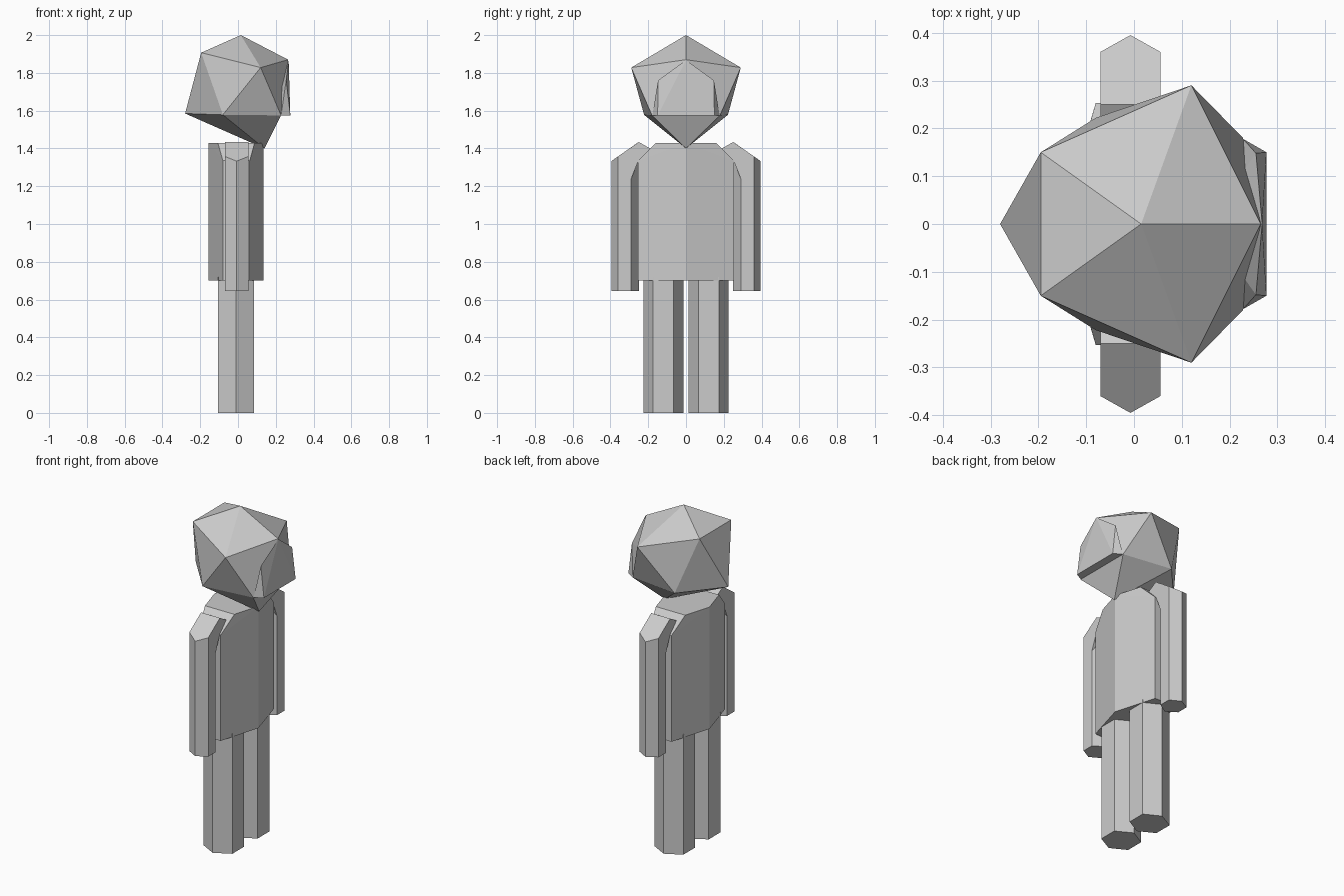
import bpy, bmesh

cube = bpy.data.objects.get("Cube")
if cube:
    bpy.data.objects.remove(cube, do_unlink=True)

grey = bpy.data.materials.new("plain_grey")
grey.use_nodes = True
colour = (0.6, 0.6, 0.6, 1)
grey.diffuse_color = colour
grey.node_tree.nodes["Principled BSDF"].inputs["Base Color"].default_value = colour


def finish(name, bm):
    bmesh.ops.recalc_face_normals(bm, faces=bm.faces)
    mesh = bpy.data.meshes.new(name)
    bm.to_mesh(mesh)
    bm.free()
    mesh.materials.append(grey)
    obj = bpy.data.objects.new(name, mesh)
    bpy.context.collection.objects.link(obj)
    return obj


def loft(name, lower, upper):
    """Closed prism between two matching rings."""
    bm = bmesh.new()
    a = [bm.verts.new(p) for p in lower]
    b = [bm.verts.new(p) for p in upper]
    n = len(a)
    bm.faces.new(a)
    bm.faces.new(b)
    for i in range(n):
        j = (i + 1) % n
        bm.faces.new((a[i], a[j], b[j], b[i]))
    return finish(name, bm)


def hull(name, points):
    """Convex faceted solid; every point off the middle plane is mirrored."""
    bm = bmesh.new()
    for x, y, z in points:
        for side in ((1, -1) if y else (1,)):
            bm.verts.new((x, y * side, z))
    bmesh.ops.convex_hull(bm, input=bm.verts)
    loose = [v for v in bm.verts if not v.link_faces]
    bmesh.ops.delete(bm, geom=loose, context="VERTS")
    return finish(name, bm)


def limb_ring(x0, x1, tip_in, flat_in, flat_out, tip_out, side):
    """Hexagon with points inward and outward, flat at both x ends."""
    xm = (x0 + x1) / 2
    ring = [(xm, tip_in), (x1, flat_in), (x1, flat_out),
            (xm, tip_out), (x0, flat_out), (x0, flat_in)]
    return [(x, y * side) for x, y in ring]


# Faceted head
hull("head", [(0.015, 0, 2.0), (0.265, 0, 1.87), (0.12, 0.29, 1.828),
              (-0.195, 0.15, 1.907), (-0.28, 0, 1.585), (-0.08, 0.222, 1.578),
              (0.228, 0.18, 1.575), (0.14, 0, 1.40)])

# Face block set into the head
hull("face", [(0.268, 0, 1.868), (0.255, 0.148, 1.76), (0.277, 0.15, 1.575),
              (0.228, 0.178, 1.575), (0.15, 0, 1.6)])

# Six-sided torso with sloping shoulders
hull("torso", [(x, y, z) for x, y, z in (
    (0.135, 0, 0.7), (-0.155, 0, 0.7), (0.062, 0.253, 0.7), (-0.08, 0.253, 0.7),
    (0.135, 0, 1.43), (-0.155, 0, 1.43), (0.088, 0.16, 1.43), (-0.107, 0.16, 1.43),
    (0.062, 0.253, 1.335), (-0.08, 0.253, 1.335))])

# Arms, shoulder caps and legs
for side, tag in ((1, "back"), (-1, "front")):
    ring = limb_ring(-0.07, 0.055, 0.25, 0.29, 0.36, 0.395, side)
    loft("arm_" + tag, [(x, y, 0.645) for x, y in ring],
         [(x, y, 1.333 + (0.395 - abs(y)) * 0.7) for x, y in ring])

    profile = [(0.34, 1.24), (0.34, 1.371), (0.25, 1.434), (0.19, 1.40),
               (0.19, 1.34), (0.25, 1.34), (0.29, 1.24)]
    loft("shoulder_" + tag, [(-0.07, y * side, z) for y, z in profile],
         [(0.055, y * side, z) for y, z in profile])

    ring = limb_ring(-0.105, 0.085, 0.012, 0.065, 0.175, 0.226, side)
    loft("leg_" + tag, [(x, y, 0) for x, y in ring],
         [(x, y, 0.72) for x, y in ring])
